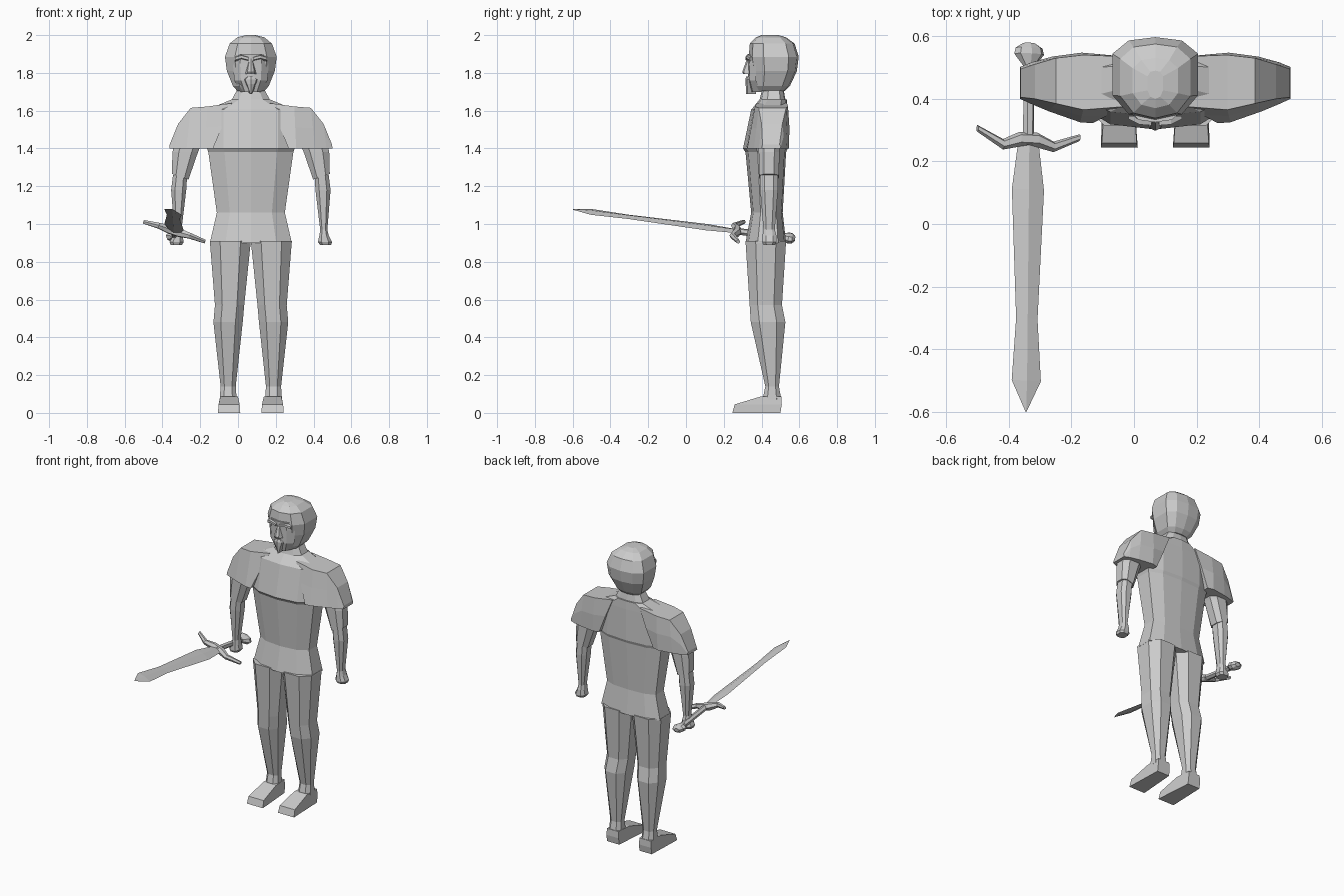
import bpy, bmesh, math
from mathutils import Vector

CX = 0.068  # centre line of the body

mat = bpy.data.materials.new("plain grey")
mat.diffuse_color = (0.6, 0.6, 0.6, 1)


def loft(name, rings, x=CX, mirror=False):
    """Skin equal-length rings of points and cap both ends."""
    bm = bmesh.new()
    vs = [[bm.verts.new(p) for p in r] for r in rings]
    n = len(vs[0])
    for a, b in zip(vs, vs[1:]):
        for i in range(n):
            j = (i + 1) % n
            bm.faces.new((a[i], a[j], b[j], b[i]))
    bm.faces.new(vs[0])
    bm.faces.new(vs[-1])
    bmesh.ops.recalc_face_normals(bm, faces=bm.faces)
    me = bpy.data.meshes.new(name)
    bm.to_mesh(me)
    bm.free()
    me.materials.append(mat)
    ob = bpy.data.objects.new(name, me)
    ob.location.x = x
    bpy.context.collection.objects.link(ob)
    if mirror:
        ob.modifiers.new("mirror", 'MIRROR')
    return ob


def body_ring(z, hx, yf, yb, cf=0.3, cb=0.2):
    """Ten-sided symmetric section, rounded at front and back."""
    d = yb - yf
    half = [(0, yf), (0.62 * hx, yf + 0.07 * d), (hx, yf + cf * d),
            (hx, yb - cb * d), (0.62 * hx, yb - 0.04 * d), (0, yb)]
    pts = half + [(-a, b) for a, b in half[-2:0:-1]]
    return [(a, b, z) for a, b in pts]


def limb_ring(z, x0, x1, y0, y1, c=0.25, dz=0.0):
    """Box section with cut corners; dz raises the outer side."""
    cx, cy = c * (x1 - x0), c * (y1 - y0)
    pts = [(x0 + cx, y0), (x1 - cx, y0), (x1, y0 + cy), (x1, y1 - cy),
           (x1 - cx, y1), (x0 + cx, y1), (x0, y1 - cy), (x0, y0 + cy)]
    return [(a, b, z + dz * (a - x0) / (x1 - x0)) for a, b in pts]


# Torso, collar and neck
loft("torso", [body_ring(*r) for r in [
    (0.90, 0.217, 0.315, 0.53), (1.06, 0.180, 0.345, 0.512),
    (1.38, 0.225, 0.315, 0.53), (1.40, 0.232, 0.302, 0.538),
    (1.605, 0.232, 0.345, 0.535), (1.66, 0.10, 0.39, 0.535)]])
loft("neck", [body_ring(*r) for r in [
    (1.64, 0.11, 0.385, 0.53), (1.72, 0.068, 0.405, 0.515),
    (1.80, 0.068, 0.405, 0.515)]])


# Shoulders with short sleeves, lofted outwards
def sleeve_ring(x_bot, x_top, top, yf, yb, tf, tb, bot=1.40):
    mid, xm = bot + 0.5 * (top - bot), (x_bot + x_top) / 2
    return [(x_bot, yf, bot), (xm, (yf + tf) / 2, mid), (x_top, tf, top),
            (x_top, tb, top), (xm, (yb + tb) / 2 + .005, mid), (x_bot, yb, bot)]


loft("sleeve", [
    sleeve_ring(0.20, 0.10, 1.64, 0.322, 0.535, 0.375, 0.535),
    sleeve_ring(0.24, 0.23, 1.622, 0.325, 0.545, 0.365, 0.54),
    sleeve_ring(0.34, 0.318, 1.615, 0.36, 0.53, 0.385, 0.53),
    sleeve_ring(0.40, 0.385, 1.53, 0.385, 0.515, 0.40, 0.51),
    sleeve_ring(0.432, 0.43, 1.42, 0.40, 0.50, 0.405, 0.495)], mirror=True)

# Arms: upper arm with a cuff, then forearm and fist
loft("upper_arm", [
    limb_ring(1.45, 0.25, 0.40, 0.385, 0.50),
    limb_ring(1.38, 0.28, 0.415, 0.385, 0.495),
    limb_ring(1.235, 0.33, 0.418, 0.388, 0.492, dz=0.03)], mirror=True)
loft("forearm", [
    limb_ring(1.26, 0.337, 0.412, 0.393, 0.487),
    limb_ring(1.18, 0.342, 0.422, 0.393, 0.487),
    limb_ring(0.97, 0.367, 0.405, 0.41, 0.47),
    limb_ring(0.94, 0.363, 0.412, 0.405, 0.478),
    limb_ring(0.905, 0.355, 0.43, 0.403, 0.48),
    limb_ring(0.89, 0.365, 0.425, 0.41, 0.472)], mirror=True)

# Legs and feet
loft("leg", [limb_ring(*r) for r in [
    (0.91, 0.0, 0.217, 0.315, 0.53), (0.57, 0.035, 0.19, 0.337, 0.508),
    (0.48, 0.043, 0.198, 0.343, 0.526), (0.14, 0.08, 0.16, 0.42, 0.492),
    (0.07, 0.075, 0.165, 0.405, 0.505)]], mirror=True)


def foot_ring(z, y0, y1, toe, heel):
    return [(0.115 - toe, y0, z), (0.115 + toe, y0, z),
            (0.12 + heel, y1, z), (0.12 - heel, y1, z)]


loft("foot", [foot_ring(0.0, 0.245, 0.50, 0.059, 0.045),
              foot_ring(0.045, 0.258, 0.507, 0.056, 0.045),
              foot_ring(0.088, 0.40, 0.505, 0.046, 0.042)], mirror=True)

# Head with hair
loft("head", [body_ring(*r) for r in [
    (1.705, 0.072, 0.365, 0.525), (1.73, 0.095, 0.35, 0.55),
    (1.81, 0.127, 0.343, 0.587), (1.885, 0.137, 0.332, 0.597),
    (1.955, 0.112, 0.338, 0.575), (1.988, 0.072, 0.37, 0.53),
    (2.0, 0.025, 0.40, 0.49)]])


# Face plate, brows, nose and beard: wedge sections against the head
def wedge(z, hx, front, back=0.37):
    return [(-hx, back, z), (-hx * 0.6, front + 0.008, z), (0, front, z),
            (hx * 0.6, front + 0.008, z), (hx, back, z)]


loft("face", [wedge(1.70, 0.055, 0.345, 0.40), wedge(1.76, 0.088, 0.33),
              wedge(1.85, 0.095, 0.328), wedge(1.90, 0.09, 0.325)])
loft("nose", [wedge(1.795, 0.034, 0.303, 0.345), wedge(1.805, 0.03, 0.298, 0.345),
              wedge(1.875, 0.012, 0.322, 0.345)])
loft("beard", [wedge(1.688, 0.006, 0.318, 0.37), wedge(1.74, 0.034, 0.316),
               wedge(1.765, 0.05, 0.315), wedge(1.782, 0.022, 0.318)])
loft("brow", [[(x, y, z + dz) for y, dz in
               [(0.315 + k, 0), (0.315 + k, 0.014), (0.345, 0.018), (0.345, -0.008)]]
              for x, z, k in [(0.012, 1.868, 0), (0.05, 1.878, 0.003),
                              (0.085, 1.868, 0.02)]], mirror=True)

# Sword frame: t along the blade, s along the guard, n across the flat
start = Vector((-0.335, 0.55, 0.925))
along = (Vector((-0.345, -0.6, 1.077)) - start).normalized()
side = Vector((0.95, 0, -0.316))
side = (side - along * side.dot(along)).normalized()
flat = side.cross(along)


def sword_pt(t, s, n):
    return start + along * t + side * s + flat * n


def round_t(t, rs, rn, k=6):
    return [sword_pt(t, rs * math.cos(a), rn * math.sin(a))
            for a in (2 * math.pi * i / k for i in range(k))]


def round_s(s, t, r, k=6):
    return [sword_pt(t + r * math.cos(a), s, r * math.sin(a))
            for a in (2 * math.pi * i / k for i in range(k))]


loft("sword_blade", [round_t(t, w, th, 4) for t, w, th in [
    (0.29, 0.034, 0.010), (0.444, 0.054, 0.010), (0.86, 0.036, 0.009),
    (1.06, 0.049, 0.008), (1.161, 0.001, 0.001)]], x=0)
loft("sword_grip", [round_t(0.02, 0.018, 0.018), round_t(0.30, 0.018, 0.018)], x=0)
loft("sword_pommel", [round_t(t, a, b, 8) for t, a, b in [
    (-0.028, 0.02, 0.012), (-0.012, 0.045, 0.026), (0.008, 0.05, 0.028),
    (0.045, 0.02, 0.018)]], x=0)
loft("sword_guard", [round_s(s, t, r) for s, t, r in [
    (-0.172, 0.255, 0.011), (-0.085, 0.302, 0.017), (-0.03, 0.283, 0.024),
    (0.03, 0.283, 0.024), (0.085, 0.302, 0.017), (0.172, 0.268, 0.011)]], x=0)
